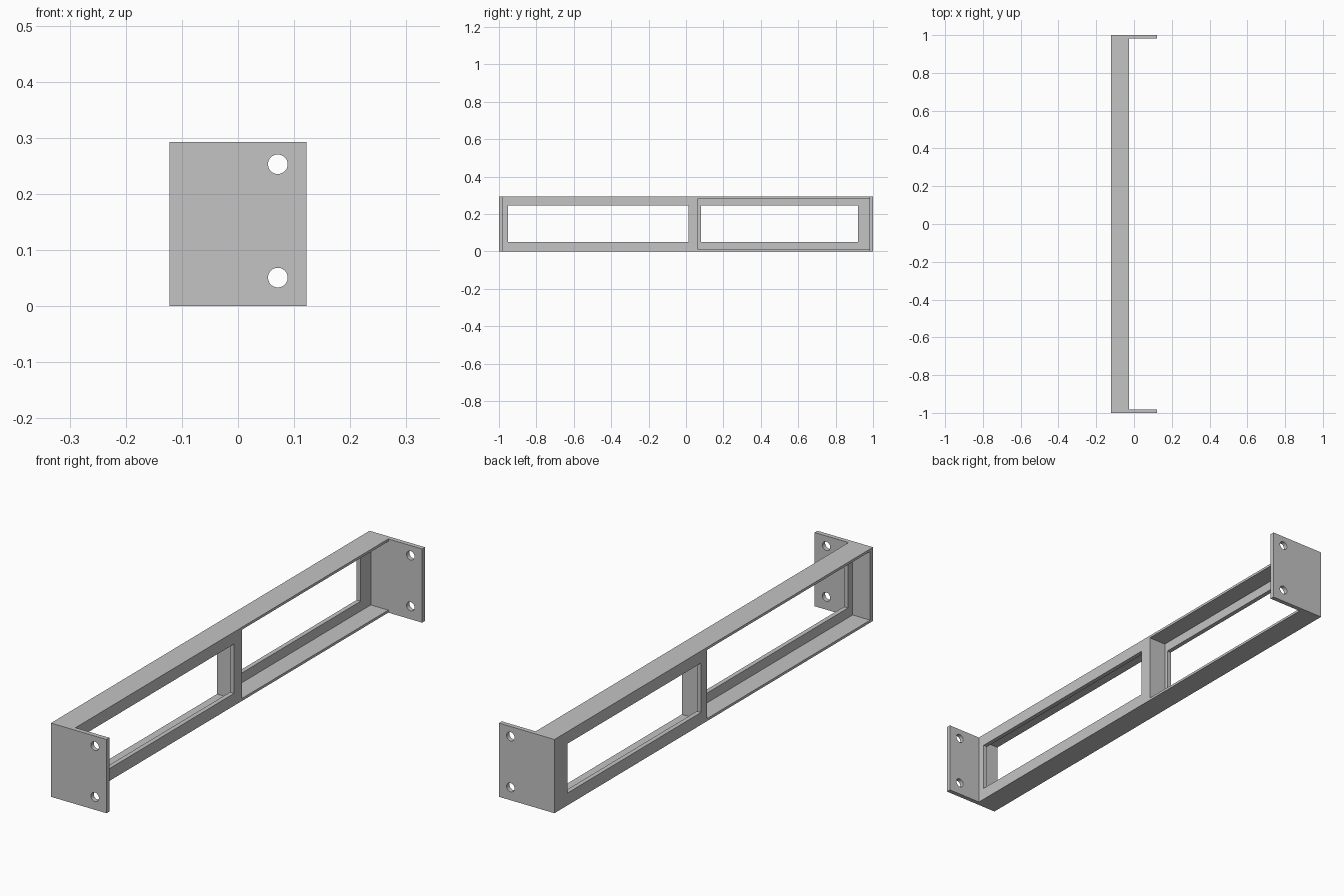
import bpy
import bmesh
from mathutils import Matrix, Vector

default = bpy.data.objects.get("Cube")
if default:
    bpy.data.objects.remove(default, do_unlink=True)

grey = bpy.data.materials.new("light grey")
grey.use_nodes = True
colour = (0.55, 0.55, 0.55, 1)
grey.diffuse_color = colour
grey.node_tree.nodes["Principled BSDF"].inputs["Base Color"].default_value = colour

HEIGHT, HALF = 0.293, 1.0
BACK, FACE, TIP = -0.122, -0.027, 0.122   # x of beam sides and tab tips
SHEET, EDGE = 0.018, 0.01                 # sheet and rim thickness
OVER = 0.05                               # cutter overshoot


def make_object(name, bm):
    mesh = bpy.data.meshes.new(name)
    bm.to_mesh(mesh)
    bm.free()
    mesh.materials.append(grey)
    obj = bpy.data.objects.new(name, mesh)
    bpy.context.collection.objects.link(obj)
    return obj


def box(name, x, y, z):
    low, high = Vector((x[0], y[0], z[0])), Vector((x[1], y[1], z[1]))
    bm = bmesh.new()
    bmesh.ops.create_cube(bm, size=1, matrix=Matrix.Translation((low + high) / 2)
                          @ Matrix.Diagonal((*(high - low), 1)))
    return make_object(name, bm)


def cut(target, cutter):
    cutter.hide_render = True
    cutter.hide_viewport = True
    mod = target.modifiers.new(cutter.name, "BOOLEAN")
    mod.operation = "DIFFERENCE"
    mod.solver = "EXACT"
    mod.object = cutter


# Bracket body: channel-shaped footprint extruded upward
inner = HALF - SHEET
outline = [(BACK, -HALF), (TIP, -HALF), (TIP, -inner), (FACE, -inner),
           (FACE, inner), (TIP, inner), (TIP, HALF), (BACK, HALF)]
bm = bmesh.new()
base = bm.faces.new([bm.verts.new((x, y, 0)) for x, y in outline])
top = bmesh.ops.extrude_face_region(bm, geom=[base])["geom"]
bmesh.ops.translate(bm, vec=(0, 0, HEIGHT),
                    verts=[v for v in top if isinstance(v, bmesh.types.BMVert)])
bmesh.ops.recalc_face_normals(bm, faces=bm.faces)
bracket = make_object("double_bay_bracket", bm)

# Bays: front one opens to the back side, rear one to the tab side
rim = (EDGE, HEIGHT - EDGE)
cut(bracket, box("front_bay_cutter", (BACK - OVER, FACE - SHEET), (-inner, 0.043), rim))
cut(bracket, box("rear_bay_cutter", (BACK + SHEET, FACE + OVER), (0.065, inner), rim))

# Windows through the remaining face sheets
for name, span in (("front", (-0.953, 0.014)), ("rear", (0.08, 0.919))):
    cut(bracket, box(name + "_window_cutter", (BACK - OVER, FACE + OVER),
                     span, (0.049, 0.245)))

# Screw holes in both tabs
for end, y in (("front", -HALF), ("rear", HALF)):
    for level, z in (("lower", 0.051), ("upper", 0.253)):
        bm = bmesh.new()
        bmesh.ops.create_cone(bm, cap_ends=True, segments=40, radius1=0.0175,
                              radius2=0.0175, depth=0.1,
                              matrix=Matrix.Translation((0.071, y, z))
                              @ Matrix.Rotation(1.5707963, 4, "X"))
        cut(bracket, make_object(f"{end}_{level}_hole_cutter", bm))

# Apply the cuts and remove the cutters
depsgraph = bpy.context.evaluated_depsgraph_get()
finished = bpy.data.meshes.new_from_object(bracket.evaluated_get(depsgraph))
cutters = [mod.object for mod in bracket.modifiers]
bracket.modifiers.clear()
bracket.data = finished
for cutter in cutters:
    bpy.data.objects.remove(cutter, do_unlink=True)

# Smooth hole walls, crisp edges elsewhere
bpy.ops.object.select_all(action="DESELECT")
bracket.select_set(True)
bpy.context.view_layer.objects.active = bracket
bpy.ops.object.shade_smooth_by_angle(angle=0.5)
